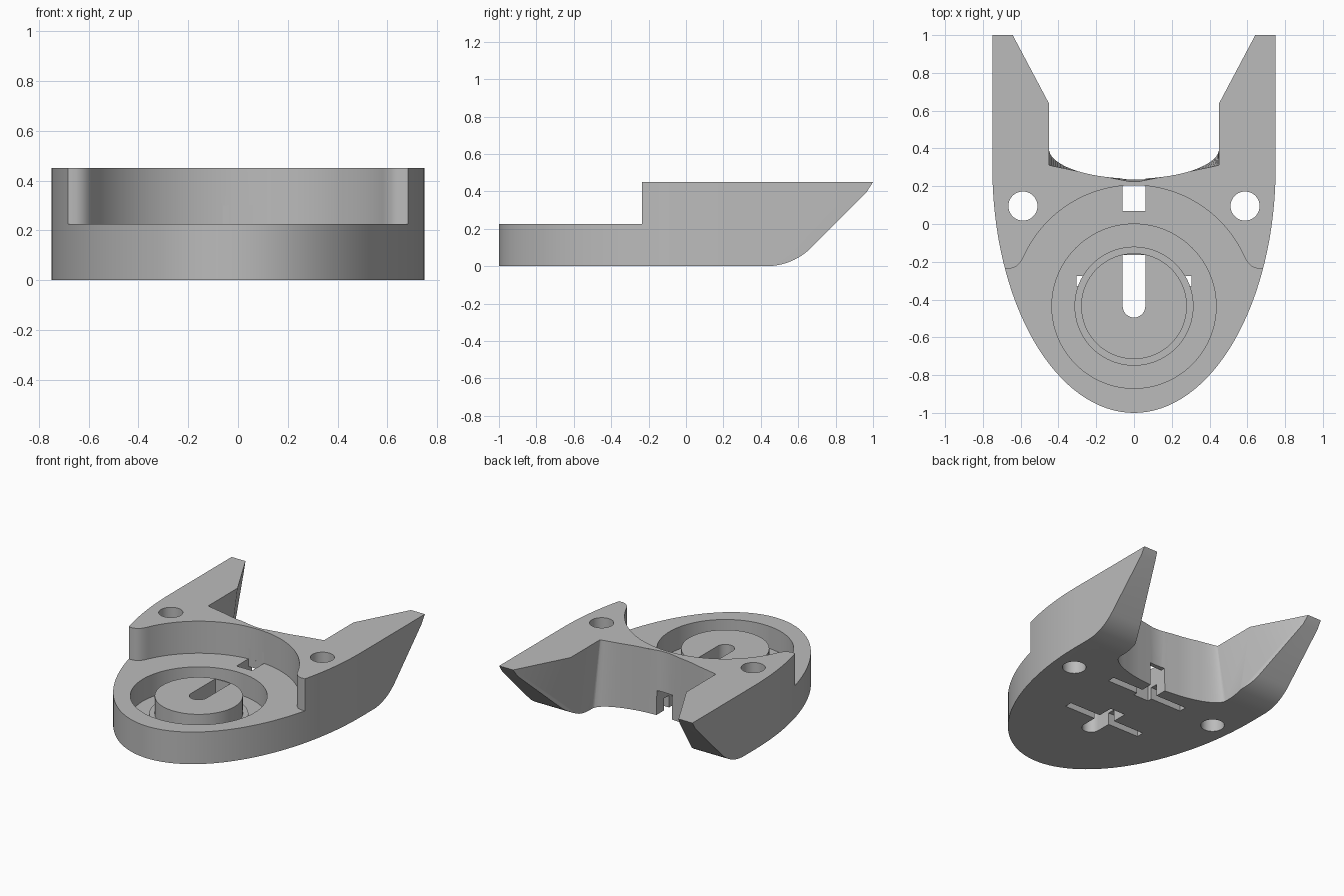
import bpy, bmesh
from math import sin, cos, pi, radians

if "Cube" in bpy.data.objects:
    bpy.data.objects.remove(bpy.data.objects["Cube"])

grey = bpy.data.materials.new("plain grey")
grey.use_nodes = True
COLOUR = (0.5, 0.5, 0.5, 1)
grey.diffuse_color = COLOUR
grey.node_tree.nodes["Principled BSDF"].inputs["Base Color"].default_value = COLOUR


def finish(name, bm):
    bmesh.ops.recalc_face_normals(bm, faces=bm.faces)
    mesh = bpy.data.meshes.new(name)
    bm.to_mesh(mesh)
    bm.free()
    mesh.materials.append(grey)
    ob = bpy.data.objects.new(name, mesh)
    bpy.context.collection.objects.link(ob)
    return ob


def loft(name, low, high):
    """Solid between two matching rings of 3D points."""
    bm = bmesh.new()
    a, b = [[bm.verts.new(p) for p in ring] for ring in (low, high)]
    n = len(a)
    bm.faces.new(a)
    bm.faces.new(b)
    for i in range(n):
        j = (i + 1) % n
        bm.faces.new((a[i], a[j], b[j], b[i]))
    return finish(name, bm)


def prism(name, pts, z0, z1):
    return loft(name, [(x, y, z0) for x, y in pts], [(x, y, z1) for x, y in pts])


def box(name, x, y0, y1, z0, z1):
    return prism(name, [(-x, y0), (x, y0), (x, y1), (-x, y1)], z0, z1)


def arc(cx, cy, rx, ry, a0, a1, n):
    angles = [radians(a0 + (a1 - a0) * i / n) for i in range(n + 1)]
    return [(cx + rx * cos(a), cy + ry * sin(a)) for a in angles]


def lathe(name, profile, cy, n=96):
    """Closed (radius, z) profile turned about a vertical axis."""
    bm = bmesh.new()
    rings = [[bm.verts.new((r * cos(2 * pi * k / n), cy + r * sin(2 * pi * k / n), z))
              for r, z in profile] for k in range(n)]
    m = len(profile)
    for k in range(n):
        p, q = rings[k], rings[(k + 1) % n]
        for i in range(m):
            j = (i + 1) % m
            bm.faces.new((p[i], p[j], q[j], q[i]))
    return finish(name, bm)


def mirrored(pts):
    return pts + [(-x, y) for x, y in reversed(pts)]


TOP, LEDGE, DIAL_Y = 0.45, 0.225, -0.435

# Body: half-oval front with straight sides
outline = arc(0, 0.3, 0.75, 1.3, 180, 360, 64) + [(0.75, 1.05), (-0.75, 1.05)]
body = prism("mount_body", outline, 0, TOP)
cutters = []

# Rear notch between the prongs: rounded corners low down, sharp at the top
curve = arc(0, 0.4, 0.45, 0.16, 270, 360, 24)[1:]
low = [(0.8, 1.2), (0.45, 0.54)] + curve[::-1]
high = [(0.8, 1.3), (0.45, 0.64)] + [(x, min(y, 0.22 + 0.2 * x)) for x, y in curve[::-1]]
cutters.append(loft("notch_cutter",
                    [(x, y, -0.01) for x, y in mirrored(low)],
                    [(x, y, TOP + 0.01) for x, y in mirrored(high)]))

# Sloped underside of the prongs
slope = [(0.43, -0.1)] + arc(0.43, 0.34, 0.34, 0.34, 270, 315, 12)
slope += [(0.965, 0.395), (1.0, TOP), (1.07, 0.6), (1.5, 0.6), (1.5, -0.1)]
cutters.append(loft("slope_cutter", [(-1, y, z) for y, z in slope],
                    [(1, y, z) for y, z in slope]))

# Lowered front ledge with a curved back wall
half = [(1, -2), (1, -0.235), (0.65, -0.235), (0.625, -0.226), (0.605, -0.208)]
half += arc(0, DIAL_Y, 0.64, 0.64, 23, 89, 32)
cutters.append(prism("ledge_cutter", mirrored(half), LEDGE, 0.6))

# Round groove leaving a stepped island
groove = [(0.435, 0.3), (0.435, 0.07), (0.315, 0.07),
          (0.315, 0.1), (0.28, 0.1), (0.28, 0.3)]
cutters.append(lathe("groove_cutter", groove, DIAL_Y))

# Screw holes
for side in (-1, 1):
    cutters.append(prism("screw_hole_cutter",
                         arc(side * 0.588, 0.095, 0.077, 0.077, 0, 350, 35), -0.1, 0.6))

# Keyhole slot through the island, and rear slot opening into the notch
keyhole = arc(0, -0.435, 0.06, 0.06, 180, 360, 16) + [(0.06, -0.165), (-0.06, -0.165)]
cutters.append(prism("keyhole_cutter", keyhole, -0.1, 0.6))
cutters.append(box("rear_slot_cutter", 0.06, 0.07, 0.204, -0.1, 0.3))
cutters.append(box("rear_channel_cutter", 0.06, 0.15, 0.32, -0.1, 0.17))

# Cross slots in the underside
for y in (-0.302, 0.13):
    cutters.append(box("cross_slot_cutter", 0.305, y - 0.027, y + 0.027, -0.1, 0.085))

bpy.context.view_layer.objects.active = body
for cutter in cutters:
    mod = body.modifiers.new("cut", 'BOOLEAN')
    mod.operation = 'DIFFERENCE'
    mod.solver = 'EXACT'
    mod.object = cutter
    bpy.ops.object.modifier_apply(modifier=mod.name)
    bpy.data.objects.remove(cutter)

bpy.ops.object.select_all(action='DESELECT')
body.select_set(True)
bpy.ops.object.shade_smooth_by_angle(angle=radians(30))
